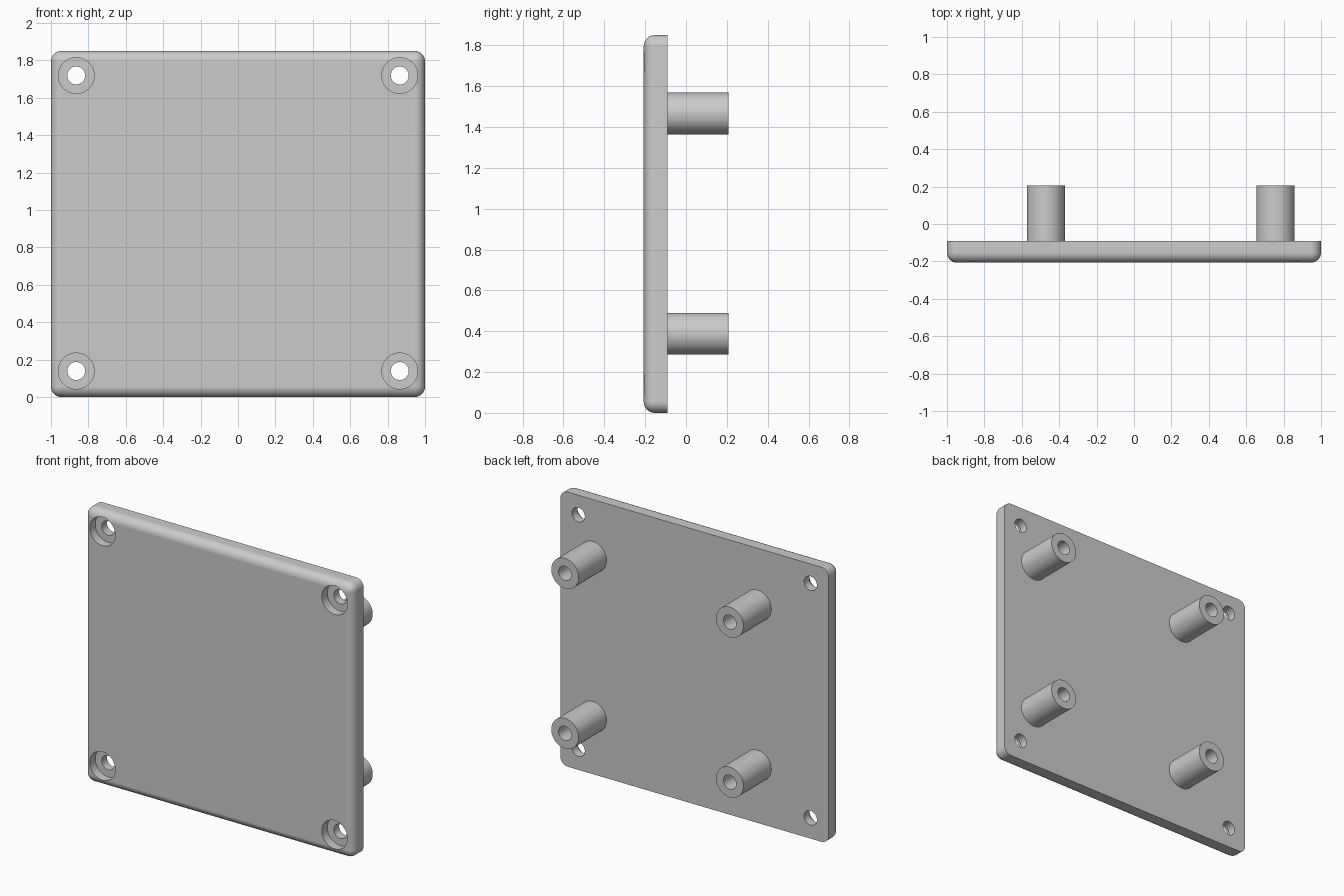
import bpy, bmesh, math
from mathutils import Matrix

if "Cube" in bpy.data.objects:
    bpy.data.objects.remove(bpy.data.objects["Cube"])

FRONT, BACK, TIP = -0.207, -0.09, 0.207   # y levels
HEIGHT, ROUND, SEG = 1.85, 0.055, 48

grey = bpy.data.materials.new("plain grey")
grey.diffuse_color = (0.6, 0.6, 0.6, 1)
grey.use_nodes = True
grey.node_tree.nodes["Principled BSDF"].inputs["Base Color"].default_value = grey.diffuse_color


def make_object(name, bm):
    bmesh.ops.recalc_face_normals(bm, faces=bm.faces)
    mesh = bpy.data.meshes.new(name)
    bm.to_mesh(mesh)
    bm.free()
    mesh.materials.append(grey)
    obj = bpy.data.objects.new(name, mesh)
    bpy.context.collection.objects.link(obj)
    return obj


def activate(obj):
    bpy.ops.object.select_all(action='DESELECT')
    obj.select_set(True)
    bpy.context.view_layer.objects.active = obj


def lathe(name, profile, x, z, closed):
    """Revolve (radius, y) points round a y-parallel axis at x, z."""
    bm = bmesh.new()
    rings = []
    for r, y in profile:
        rings.append([bm.verts.new((x + r * math.cos(2 * math.pi * i / SEG), y,
                                    z + r * math.sin(2 * math.pi * i / SEG)))
                      for i in range(SEG)])
    for a, b in zip(rings, rings[1:]):
        for i in range(SEG):
            j = (i + 1) % SEG
            bm.faces.new((a[i], a[j], b[j], b[i]))
    if closed:
        bm.faces.new(rings[0])
        bm.faces.new(rings[-1])
    return make_object(name, bm)


# Plate: rounded corners and rounded front rim, sharp back rim
bm = bmesh.new()
bmesh.ops.create_cube(bm, size=1, matrix=Matrix.Translation((0, (FRONT + BACK) / 2, HEIGHT / 2))
                      @ Matrix.Diagonal((2, BACK - FRONT, HEIGHT, 1)))
edges = [e for e in bm.edges if any(v.co.y < (FRONT + BACK) / 2 for v in e.verts)]
bmesh.ops.bevel(bm, geom=edges, offset=ROUND, segments=8, profile=0.5,
                affect='EDGES', clamp_overlap=True)
plate = make_object("cover_plate", bm)

# Counterbored screw holes near the corners
bore = [(0.096, FRONT - 0.1), (0.096, FRONT + 0.06), (0.048, FRONT + 0.06), (0.048, BACK + 0.1)]
for x in (-0.865, 0.865):
    for z in (0.139, 1.719):
        cutter = lathe("screw_hole_cutter", bore, x, z, True)
        cutter.hide_render = True
        activate(plate)
        mod = plate.modifiers.new("screw_hole", 'BOOLEAN')
        mod.operation, mod.solver, mod.object = 'DIFFERENCE', 'EXACT', cutter
        bpy.ops.object.modifier_apply(modifier=mod.name)
        bpy.data.objects.remove(cutter, do_unlink=True)

activate(plate)
bpy.ops.object.shade_smooth_by_angle(angle=math.radians(30))
plate.modifiers.new("flat_face_normals", 'WEIGHTED_NORMAL').keep_sharp = True

# Hollow standoff posts on the back; the plate closes their bores
tube = [(0.102, BACK - 0.005), (0.102, TIP), (0.048, TIP), (0.048, BACK - 0.005)]
for x in (-0.471, 0.757):
    for z in (0.388, 1.466):
        post = lathe("standoff_post", tube, x, z, False)
        activate(post)
        bpy.ops.object.shade_smooth_by_angle(angle=math.radians(30))
